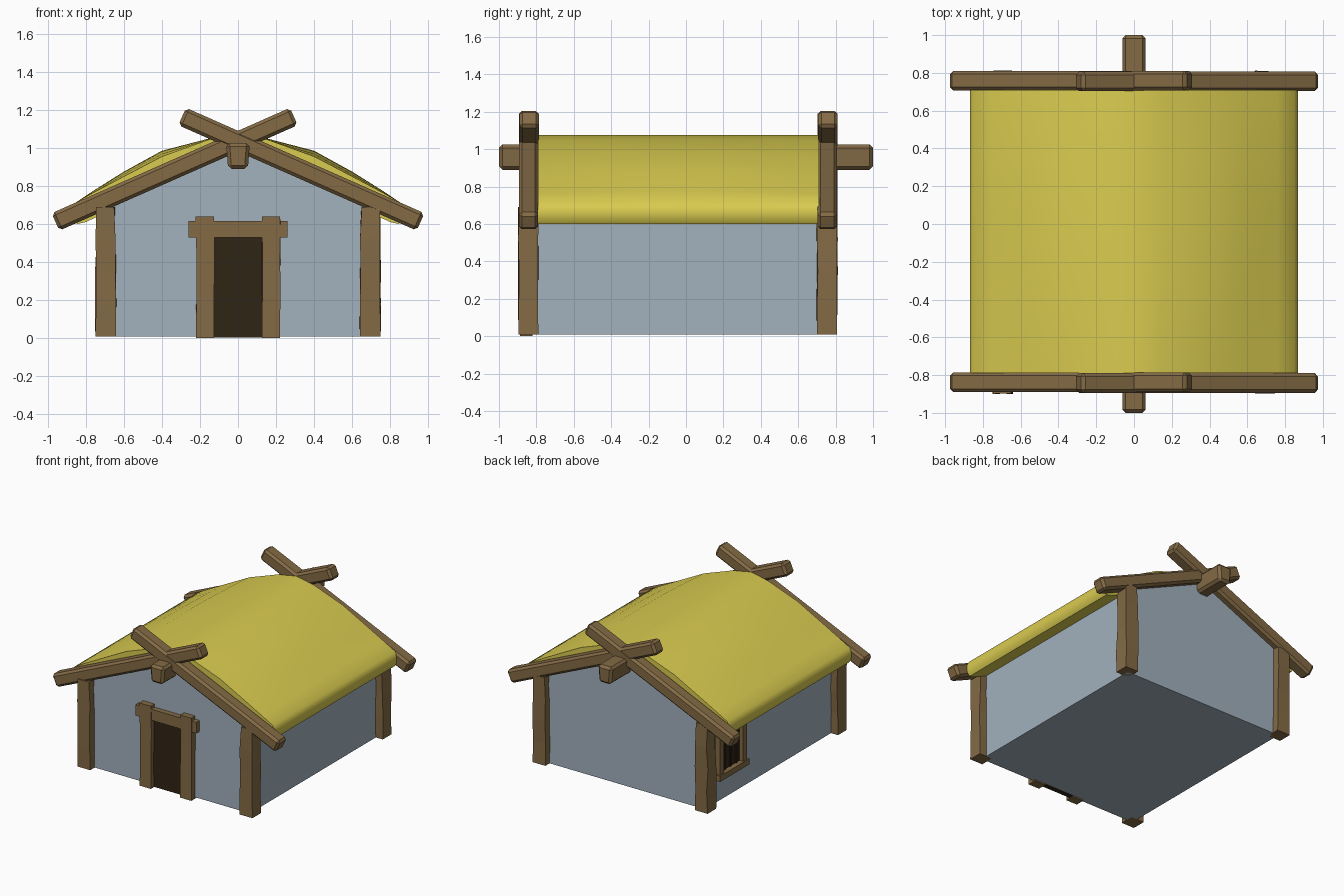
import bpy, bmesh, math, random
from mathutils import Matrix, Vector

if "Cube" in bpy.data.objects:
    bpy.data.objects.remove(bpy.data.objects["Cube"])

random.seed(4)


def material(name, rgb):
    m = bpy.data.materials.new(name)
    m.diffuse_color = (*rgb, 1)
    m.use_nodes = True
    m.node_tree.nodes["Principled BSDF"].inputs["Base Color"].default_value = m.diffuse_color
    return m


WOOD = material("wood", (0.23, 0.145, 0.06))
THATCH = material("thatch", (0.70, 0.60, 0.08))
PLASTER = material("plaster", (0.36, 0.44, 0.51))
DARK = material("dark", (0.03, 0.018, 0.008))
FRONT, BACK = -0.84, 0.755


def finish(name, bm, mat):
    bmesh.ops.recalc_face_normals(bm, faces=bm.faces)
    me = bpy.data.meshes.new(name)
    bm.to_mesh(me)
    bm.free()
    me.materials.append(mat)
    ob = bpy.data.objects.new(name, me)
    bpy.context.collection.objects.link(ob)
    return ob


def box(name, x, y, z, mat=WOOD, bevel=0.0, taper=1.0, cuts=0, jitter=0.0):
    """Box between (min, max) pairs, optionally tapered upward and hand-hewn."""
    bm = bmesh.new()
    bmesh.ops.create_cube(bm, size=1)
    if cuts:
        upright = [e for e in bm.edges if abs(e.verts[0].co.z - e.verts[1].co.z) > 0.5]
        bmesh.ops.subdivide_edges(bm, edges=upright, cuts=cuts)
    for v in bm.verts:
        k = 1 + (taper - 1) * (v.co.z + 0.5)
        v.co.x *= k
        for i, (a, b) in enumerate((x, y, z)):
            v.co[i] = (a + b) / 2 + v.co[i] * (b - a)
        if jitter and abs(v.co.z - z[0]) > 0.01:
            v.co.x += random.uniform(-jitter, jitter)
            v.co.y += random.uniform(-jitter, jitter)
    ob = finish(name, bm, mat)
    if bevel:
        mod = ob.modifiers.new("bevel", "BEVEL")
        mod.width, mod.segments = bevel, 1
    return ob


def extrude_profile(name, profile, y0, y1, mat):
    bm = bmesh.new()
    rings = [[bm.verts.new((x, y, z)) for x, z in profile] for y in (y0, y1)]
    n = len(profile)
    for i in range(n):
        j = (i + 1) % n
        bm.faces.new((rings[0][i], rings[0][j], rings[1][j], rings[1][i]))
    for r in rings:
        bm.faces.new(r)
    return finish(name, bm, mat)


# Gabled wall body
extrude_profile("walls", [(-0.69, 0.01), (0.69, 0.01), (0.69, 0.70), (0, 1.01), (-0.69, 0.70)],
                FRONT, BACK, PLASTER)

# Thatched roof: half profile mirrored, swelling between the gable ends
top = [(0, 1.075), (0.15, 1.045), (0.40, 0.955), (0.60, 0.85), (0.76, 0.765), (0.85, 0.715), (0.868, 0.68), (0.865, 0.63), (0.845, 0.60)]
swell = [0, 0.005, 0.03, 0.025, 0.01, 0, 0, 0, 0]
under = [(0.80, 0.61), (0.40, 0.80), (0, 0.985)]
bm = bmesh.new()
rings = []
for y in (-0.79, -0.60, -0.30, -0.05, 0.22, 0.52, 0.71):
    s = max(0.0, 1 - ((y + 0.04) / 0.75) ** 2)
    half = [(x, z + s * b) for (x, z), b in zip(top, swell)] + under
    loop = half + [(-x, z) for x, z in half[-2:0:-1]]
    rings.append([bm.verts.new((x, y, z)) for x, z in loop])
n = len(rings[0])
for a, b in zip(rings, rings[1:]):
    for i in range(n):
        j = (i + 1) % n
        bm.faces.new((a[i], a[j], b[j], b[i]))
bm.faces.new(rings[0])
bm.faces.new(rings[-1])
roof = finish("thatch_roof", bm, THATCH)
bpy.context.view_layer.objects.active = roof
roof.select_set(True)
bpy.ops.object.shade_smooth_by_angle(angle=math.radians(50))
roof.select_set(False)

# Corner posts
for end, yc in (("front", -0.842), ("back", 0.754)):
    for side, s in (("left", -1), ("right", 1)):
        xc = s * 0.695
        box(f"{end}_{side}_post", (xc - 0.055, xc + 0.055), (yc - 0.053, yc + 0.053),
            (0.01, 0.69), taper=0.88, cuts=3, jitter=0.005)

# Crossed gable beams
slope = math.atan2(0.555, 1.255)
for end, yc in (("front", -0.84), ("back", 0.757)):
    for side, s in (("left", 1), ("right", -1)):
        beam = box(f"{end}_{side}_gable_beam", (-0.685, 0.685), (-0.052, 0.052),
                   (-0.05, 0.05), bevel=0.017)
        beam.location = (-0.333 * s, yc + 0.002 * s, 0.888)
        beam.rotation_euler = (0, -slope * s, 0)

# Ridge pole
box("ridge_pole", (-0.052, 0.052), (-1, 1), (0.89, 1.025), bevel=0.018, taper=1.2)

# Door
box("door_opening", (-0.13, 0.13), (-0.852, -0.82), (0.003, 0.54), DARK)
for side, s in (("left", -1), ("right", 1)):
    xc = s * 0.173
    box(f"door_{side}_jamb", (xc - 0.048, xc + 0.048), (-0.888, -0.82), (0, 0.64), cuts=2, jitter=0.003)
box("door_lintel", (-0.26, 0.26), (-0.882, -0.825), (0.53, 0.615))

# Window on the left wall
box("window_opening", (-0.70, -0.67), (0.31, 0.61), (0.23, 0.54), DARK)
for i, y in enumerate((0.32, 0.60)):
    box(f"window_jamb_{i + 1}", (-0.73, -0.68), (y - 0.025, y + 0.025), (0.22, 0.56))
for i in range(3):
    y = 0.46 + (i - 1) * 0.07
    box(f"window_bar_{i + 1}", (-0.708, -0.69), (y - 0.008, y + 0.008), (0.23, 0.55), DARK)
box("window_sill", (-0.74, -0.68), (0.28, 0.64), (0.19, 0.235))
box("window_head", (-0.735, -0.68), (0.28, 0.64), (0.535, 0.58))
